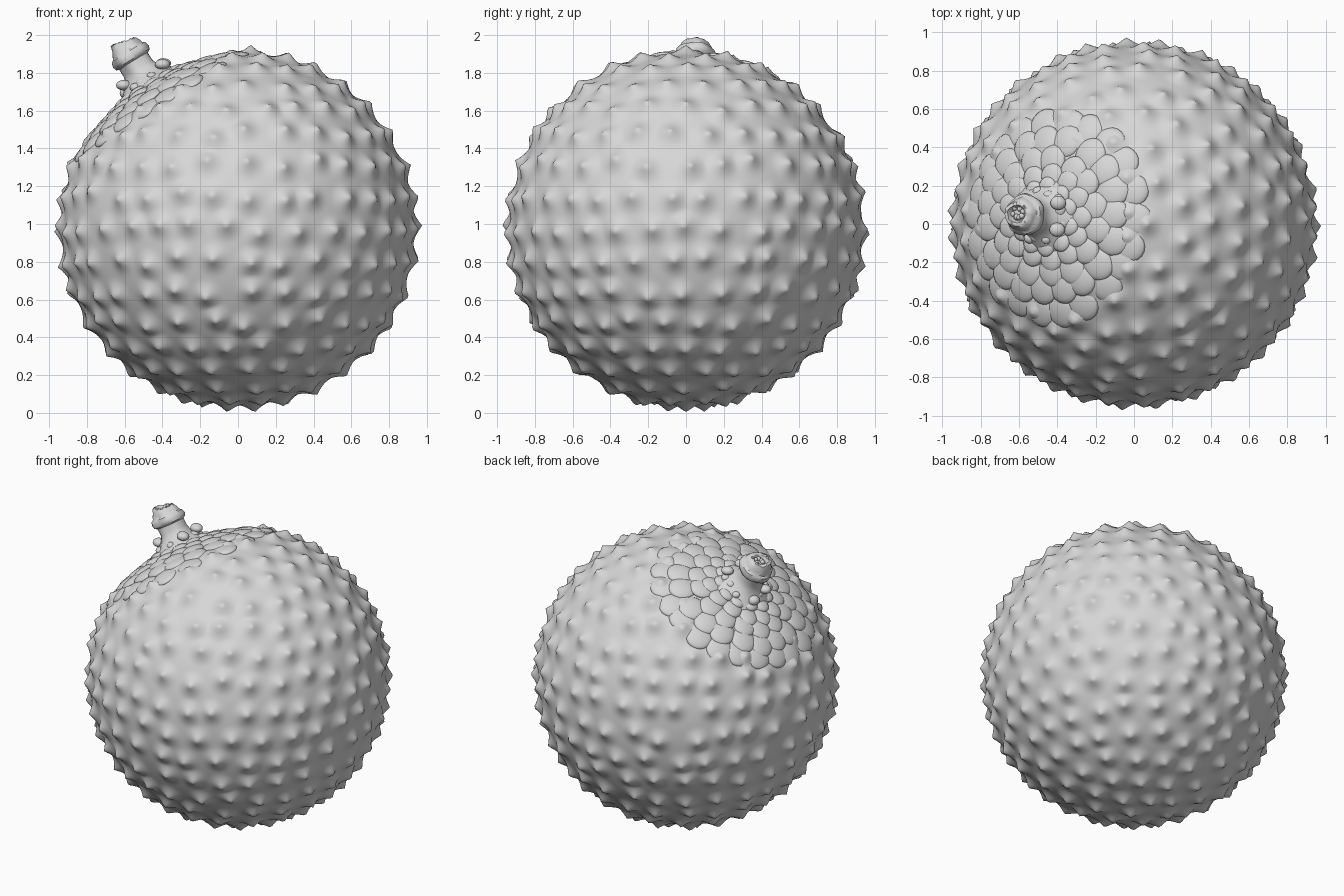
import bpy, bmesh, math, random
from mathutils import Vector, Matrix, kdtree

random.seed(4)
cube = bpy.data.objects.get("Cube")
if cube:
    bpy.data.objects.remove(cube, do_unlink=True)

CENTRE = Vector((0, 0, 0.975))
AXIS = Vector((-0.527, 0.045, 0.849)).normalized()   # stalk direction
SIDE = AXIS.cross(Vector((0, 1, 0))).normalized()
UP = AXIS.cross(SIDE)

grey = bpy.data.materials.new("plain grey")
grey.use_nodes = True
grey.diffuse_color = (0.68, 0.68, 0.68, 1)
grey.node_tree.nodes["Principled BSDF"].inputs["Base Color"].default_value = (0.68, 0.68, 0.68, 1)


def finish(bm, name, angle=60):
    bmesh.ops.recalc_face_normals(bm, faces=bm.faces)
    mesh = bpy.data.meshes.new(name)
    bm.to_mesh(mesh)
    bm.free()
    obj = bpy.data.objects.new(name, mesh)
    bpy.context.collection.objects.link(obj)
    mesh.materials.append(grey)
    bpy.ops.object.select_all(action="DESELECT")
    bpy.context.view_layer.objects.active = obj
    obj.select_set(True)
    bpy.ops.object.shade_smooth_by_angle(angle=math.radians(angle))


def rim(turn):
    return SIDE * math.cos(turn) + UP * math.sin(turn)


def around(angle, turn):
    """Unit direction at an angle from the stalk axis."""
    return AXIS * math.cos(angle) + rim(turn) * math.sin(angle)


def crown(angle):
    """1 near the stalk, fading to 0 on the open rind."""
    return min(1, max(0, (0.62 - angle) / 0.36))


def base_radius(angle):
    return 0.932 - 0.045 * crown(angle)


def lump(bm, place, radius, squash=(1, 1, 1)):
    m = Matrix.Translation(place) @ Matrix.Diagonal((*squash, 1))
    bmesh.ops.create_icosphere(bm, subdivisions=3, radius=radius, matrix=m)


def skin(bm, rings):
    """Join rings of points with quads and cap both ends."""
    loops = [[bm.verts.new(p) for p in ring] for ring in rings]
    for low, high in zip(loops, loops[1:]):
        for k in range(len(low)):
            j = (k + 1) % len(low)
            bm.faces.new((low[k], low[j], high[j], high[k]))
    bm.faces.new(loops[-1])
    bm.faces.new(loops[0][::-1])


# Staggered rows of spike centres over the whole fruit
spikes = []
ROWS = 17
for row in range(ROWS):
    polar = (row + 0.5) * math.pi / ROWS
    count = max(3, round(2 * math.pi * math.sin(polar) / 0.2))
    for k in range(count):
        turn = 2 * math.pi * (k + 0.5 * (row % 2)) / count + random.uniform(-0.035, 0.035)
        p = polar + random.uniform(-0.03, 0.03)
        spikes.append(Vector((math.sin(p) * math.cos(turn), math.sin(p) * math.sin(turn), math.cos(p))))
tree = kdtree.KDTree(len(spikes))
for i, s in enumerate(spikes):
    tree.insert(s, i)
tree.balance()

# Rind with narrow, sharp spikes on a smooth round surface
bm = bmesh.new()
bmesh.ops.create_icosphere(bm, subdivisions=7, radius=1)
for v in bm.verts:
    d = v.co.normalized()
    angle = d.angle(AXIS)
    dist = tree.find(d)[2]
    rise = 0.046 * max(0, 1 - dist / 0.11) ** 2.1
    v.co = CENTRE + d * (base_radius(angle) + rise * (1 - crown(angle)))
finish(bm, "rind", 180)

# Overlapping scales in rings around the stalk, each a flat tilted oval
oval = []
for i in range(10):
    lat = math.pi * ((i + 0.25) / 9.5 - 0.5)
    oval.append([Vector((math.cos(lat) * math.cos(math.tau * k / 20),
                         math.cos(lat) * math.sin(math.tau * k / 20),
                         math.sin(lat))) for k in range(20)])
bm = bmesh.new()
TILT = 0.2
# Each ring: angle from the stalk, half length, half width, sink
for ring, (angle, length, width, sink) in enumerate((
        (0.16, 0.065, 0.055, -0.012), (0.24, 0.075, 0.066, -0.006), (0.335, 0.085, 0.078, 0.0),
        (0.44, 0.09, 0.084, 0.004), (0.555, 0.09, 0.088, 0.011))):
    count = round(math.tau * math.sin(angle) / (width * 1.72))
    for k in range(count):
        turn = math.tau * (k + 0.5 * (ring % 2)) / count + random.uniform(-0.05, 0.05)
        a = angle + random.uniform(-0.02, 0.02)
        n = around(a, turn)
        t = (n * n.dot(AXIS) - AXIS).normalized()
        x = t * math.cos(TILT) + n * math.sin(TILT)
        y = n.cross(t)
        frame = Matrix((x, y, x.cross(y))).transposed() @ Matrix.Diagonal((length, width, 0.027))
        place = CENTRE + n * (base_radius(a) - sink)
        skin(bm, [[place + frame @ p for p in loop] for loop in oval])
finish(bm, "crown_scales")

# Uneven knobs sunk into the foot of the stalk
bm = bmesh.new()
for k in range(13):
    n = around(random.uniform(0.11, 0.15), math.tau * k / 13 + random.uniform(-0.1, 0.1))
    lump(bm, CENTRE + n * random.uniform(0.915, 0.935), random.uniform(0.026, 0.042), (1, 1, 0.8))
for place in ((-0.395, 0.11, 1.85), (-0.40, -0.03, 1.845), (-0.605, 0.0, 1.735)):
    lump(bm, Vector(place), 0.037, (1.1, 1, 0.75))
finish(bm, "stalk_knobs")

# Stalk: flared foot, neck, collar and hollow broken tip, longer on one side
profile = [(0.21, 0.87), (0.165, 0.905), (0.13, 0.935), (0.1, 0.965), (0.088, 1.0),
           (0.088, 1.045), (0.105, 1.055), (0.11, 1.075), (0.104, 1.1), (0.09, 1.108),
           (0.085, 1.125), (0.074, 1.145), (0.064, 1.165), (0.046, 1.165), (0.036, 1.14)]
rings = []
for radius, height in profile:
    ring = []
    for k in range(36):
        turn = math.tau * k / 36
        r = radius * (1 + 0.03 * math.sin(5 * turn + height * 20) + random.uniform(-0.01, 0.01))
        h = height
        if height > 1.15:
            h += 0.012 * math.cos(turn) + random.uniform(-0.01, 0.004)
        ring.append(CENTRE + AXIS * h + rim(turn) * r)
    rings.append(ring)
bm = bmesh.new()
skin(bm, rings)
finish(bm, "stalk", 45)

# Rough fibres inside the broken tip
bm = bmesh.new()
for k in range(7):
    place = CENTRE + AXIS * 1.142 + rim(math.tau * k / 7) * random.uniform(0.015, 0.04)
    lump(bm, place, random.uniform(0.011, 0.016))
finish(bm, "stalk_fibres")
